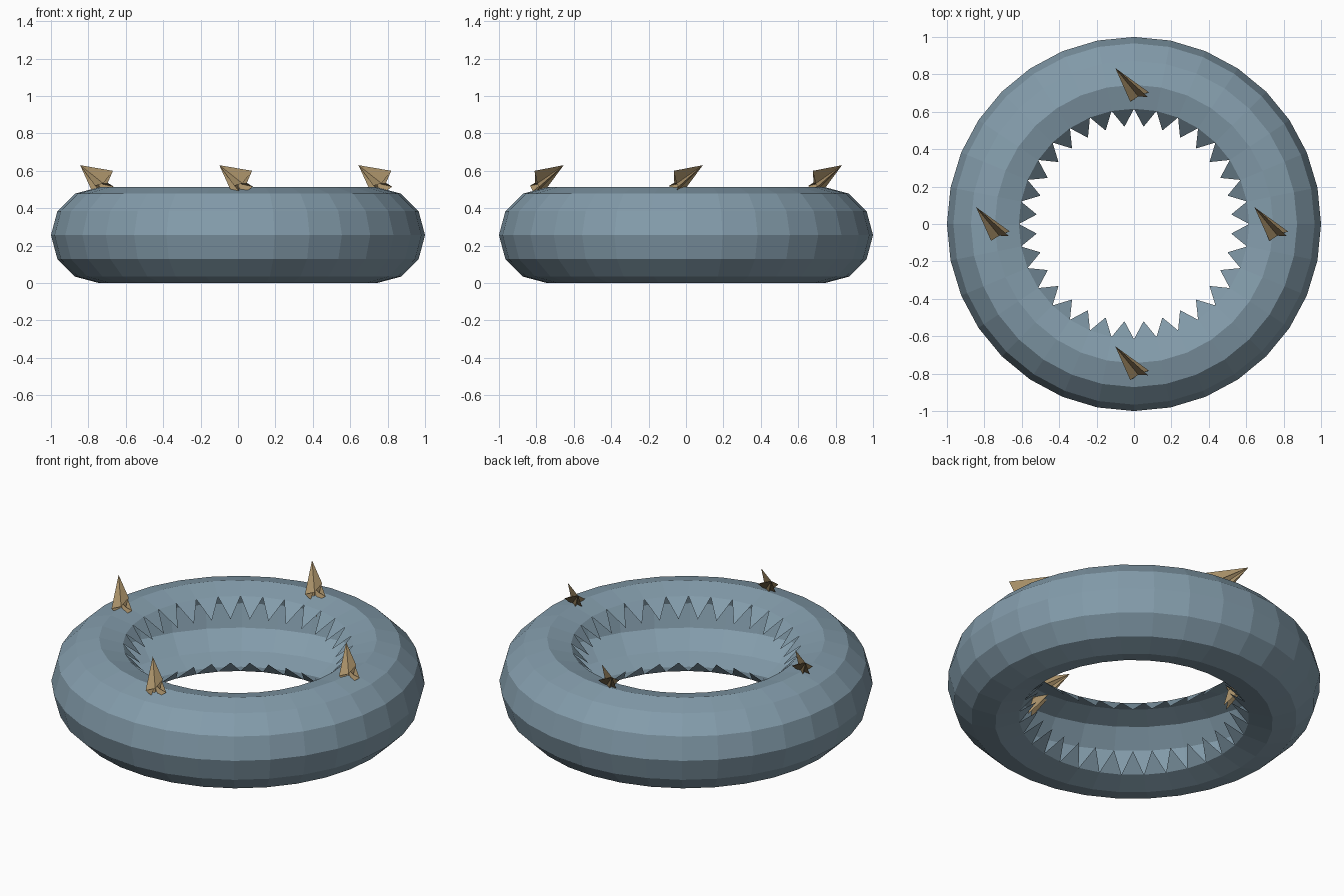
import bpy, bmesh
from math import sin, cos, pi, radians
from mathutils import Vector

if "Cube" in bpy.data.objects:
    bpy.data.objects.remove(bpy.data.objects["Cube"], do_unlink=True)

SEGMENTS = 32
TUBE = 0.256
RING = 1 - TUBE


def material(name, color):
    mat = bpy.data.materials.new(name)
    mat.use_nodes = True
    mat.diffuse_color = (*color, 1)
    mat.node_tree.nodes["Principled BSDF"].inputs["Base Color"].default_value = (*color, 1)
    return mat


def finish(name, bm, mat):
    mesh = bpy.data.meshes.new(name)
    bm.to_mesh(mesh)
    bm.free()
    mesh.materials.append(mat)
    obj = bpy.data.objects.new(name, mesh)
    bpy.context.collection.objects.link(obj)
    return obj


def on_tube(segment, degrees):
    """Point on the tube surface; 0 degrees is the outer equator, 90 the top."""
    a = 2 * pi * segment / SEGMENTS
    r = RING + TUBE * cos(radians(degrees))
    return Vector((r * cos(a), r * sin(a), TUBE + TUBE * sin(radians(degrees))))


slate = material("slate blue", (0.23, 0.335, 0.41))
tan = material("tan", (0.38, 0.27, 0.135))

# Hollow ring, open along its inner side
bm = bmesh.new()
rings = [[bm.verts.new(on_tube(s, d)) for s in range(SEGMENTS)]
         for d in range(-120, 121, 30)]
for low, high in zip(rings, rings[1:]):
    for s in range(SEGMENTS):
        n = (s + 1) % SEGMENTS
        bm.faces.new((low[s], low[n], high[n], high[s]))

# Pointed teeth along both edges of the opening
for s in range(SEGMENTS):
    n = (s + 1) % SEGMENTS
    upper_tip = bm.verts.new(on_tube(s + 0.5, 150))
    lower_tip = bm.verts.new(on_tube(s + 0.5, -150))
    bm.faces.new((rings[-1][s], rings[-1][n], upper_tip))
    bm.faces.new((rings[0][n], rings[0][s], lower_tip))
finish("toothed_ring", bm, slate)

# Four tilted darts with star-shaped tails, all pointing the same way
APEX = Vector((-0.10, 0.09, 0.63))
TAIL = Vector((0.02, -0.05, 0.51))
ARMS = [Vector(p) for p in ((0.075, -0.065, 0.60), (0.08, -0.04, 0.515), (0.05, -0.08, 0.40),
                            (0.0, -0.12, 0.41), (-0.02, -0.09, 0.52))]


def dart(name, x, y):
    bm = bmesh.new()
    apex = bm.verts.new(APEX)
    tail = bm.verts.new(TAIL.lerp(APEX, 0.2))
    star = []
    for i, arm in enumerate(ARMS):
        middle = (arm + ARMS[(i + 1) % len(ARMS)]) / 2
        star += [bm.verts.new(arm), bm.verts.new(TAIL.lerp(middle, 0.45))]
    for i, v in enumerate(star):
        w = star[(i + 1) % len(star)]
        bm.faces.new((apex, v, w))
        bm.faces.new((tail, w, v))
    bmesh.ops.recalc_face_normals(bm, faces=bm.faces)
    finish(name, bm, tan).location = (x, y, 0)


for name, x, y in (("front", 0, -RING), ("back", 0, RING), ("left", RING, 0), ("right", -RING, 0)):
    dart(name + "_dart", x, y)
